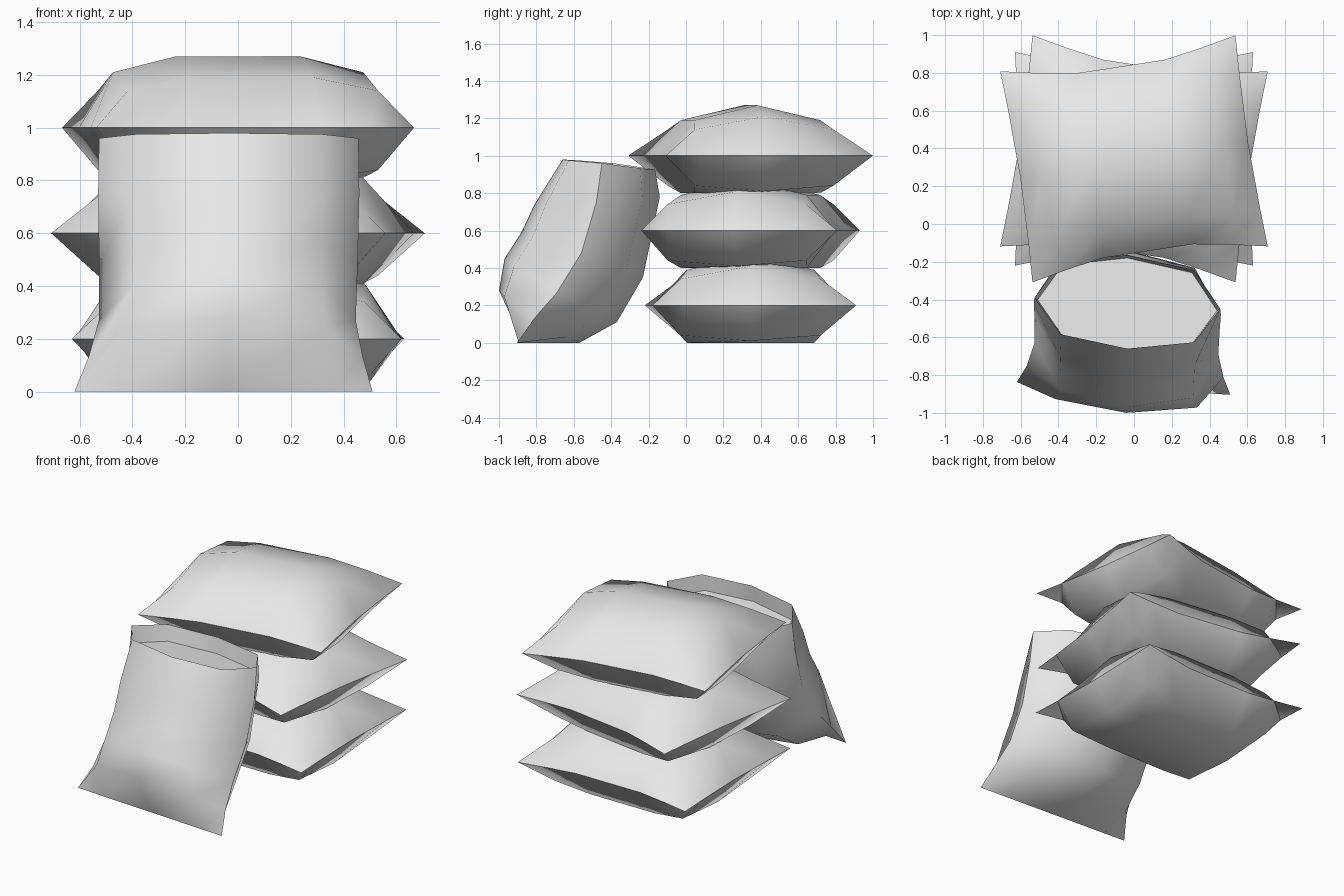
import bpy, bmesh, math
from mathutils import Matrix

cube = bpy.data.objects.get("Cube")
if cube:
    bpy.data.objects.remove(cube, do_unlink=True)

cloth = bpy.data.materials.new("pale_grey_cloth")
cloth.use_nodes = True
cloth.diffuse_color = (0.8, 0.8, 0.8, 1)
cloth.node_tree.nodes["Principled BSDF"].inputs["Base Color"].default_value = (0.8, 0.8, 0.8, 1)


def finish(name, bm, matrix=Matrix()):
    bmesh.ops.remove_doubles(bm, verts=bm.verts, dist=0.001)
    bmesh.ops.recalc_face_normals(bm, faces=bm.faces)
    mesh = bpy.data.meshes.new(name)
    bm.to_mesh(mesh)
    bm.free()
    mesh.materials.append(cloth)
    obj = bpy.data.objects.new(name, mesh)
    bpy.context.collection.objects.link(obj)
    obj.matrix_world = matrix
    bpy.ops.object.select_all(action="DESELECT")
    obj.select_set(True)
    bpy.context.view_layer.objects.active = obj
    bpy.ops.object.shade_smooth_by_angle(angle=math.radians(55))


# One quarter of a filled sack: x, y, height above seam, depth below seam
QUARTER = [
    [(.24, 0, .27, .20), (.24, .34, .19, .20), (.24, .494, 0, 0)],
    [(.48, 0, .21, .19), (.48, .375, .14, .16), (.43, .525, 0, 0)],
    [(.61, 0, 0, 0), (.62, .36, 0, 0), (.63, .565, 0, 0)],
]
COLUMNS = [(2, -1), (1, -1), (0, -1), (0, 1), (1, 1), (2, 1)]
ROWS = [(2, -1), (1, -1), (0, 1), (1, 1), (2, 1)]


def closed_sack(name, z, turn):
    bm = bmesh.new()
    for top in (True, False):
        grid = []
        for a, sx in COLUMNS:
            line = []
            for b, sy in ROWS:
                x, y, up, down = QUARTER[a][b]
                line.append(bm.verts.new((sx * x, sy * y, up if top else -down)))
            grid.append(line)
        for i in range(len(COLUMNS) - 1):
            for j in range(len(ROWS) - 1):
                bm.faces.new((grid[i][j], grid[i + 1][j], grid[i + 1][j + 1], grid[i][j + 1]))
    place = Matrix.Translation((0, .345, z)) @ Matrix.Rotation(math.radians(turn), 4, "Z")
    finish(name, bm, place)


closed_sack("bottom_sack", .2, 0)
closed_sack("middle_sack", .6, -8.7)
closed_sack("top_sack", 1.0, 8.7)

# Leaning open sack: half width, then (y, z) of front, side seam and back
LEVELS = [
    (.565, (-.87, 0), (-.87, 0), (-.87, 0)),
    (.52, (-1.0, .28), (-.78, .13), (-.57, 0)),
    (.487, (-.97, .45), (-.66, .27), (-.37, .11)),
    (.49, (-.88, .59), (-.53, .48), (-.23, .35)),
    (.495, (-.81, .74), (-.45, .75), (-.14, .78)),
    (.492, (-.66, .98), (-.42, .96), (-.165, .925)),
    (.475, (-.67, .87), (-.43, .85), (-.18, .82)),
]


def ring(bm, half, front, seam, back):
    verts = []
    for across, depth in ((-1, 0), (-.72, .77), (0, 1), (.72, .77),
                          (1, 0), (.72, -.77), (0, -1), (-.72, -.77)):
        side = front if depth > 0 else back
        y, z = (s + (e - s) * abs(depth) for s, e in zip(seam, side))
        x = across * half
        verts.append(bm.verts.new((x - .035 - .02 * (1 - z) ** 4, y - .06 * x, max(z, 0))))
    return verts


bm = bmesh.new()
rings = [ring(bm, *level) for level in LEVELS]
for low, high in zip(rings, rings[1:]):
    for k in range(8):
        n = (k + 1) % 8
        bm.faces.new((low[k], low[n], high[n], high[k]))
# Flat fill inside the mouth
bm.faces.new(rings[-1])
finish("open_sack", bm)
